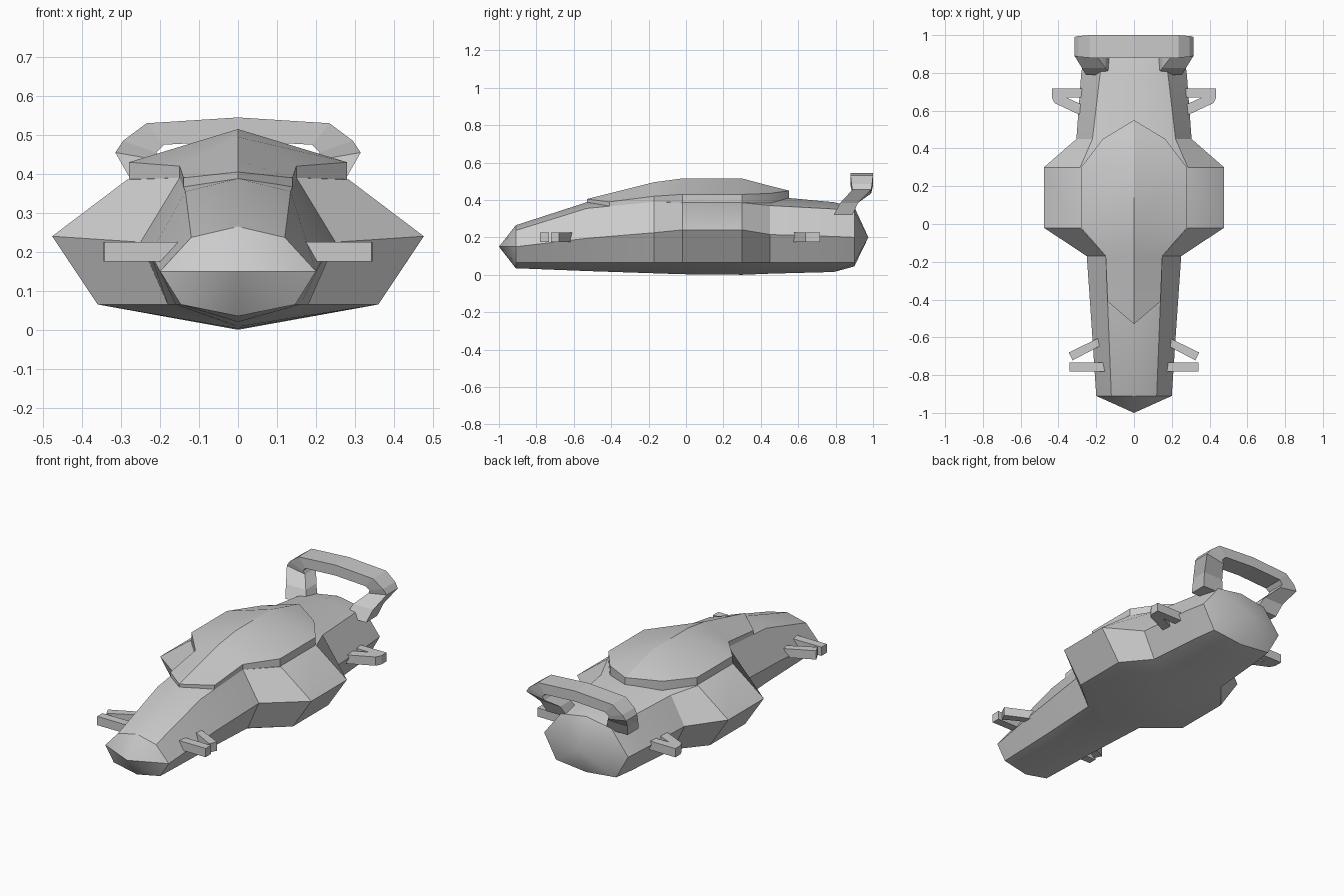
import bpy, bmesh

if "Cube" in bpy.data.objects:
    bpy.data.objects.remove(bpy.data.objects["Cube"])


def loft(name, rings, closed=True, tips=(None, None), mirror=False):
    """Skin a list of equal-length point rings; ends get a cap or a pointed tip."""
    bm = bmesh.new()
    vs = [[bm.verts.new(p) for p in r] for r in rings]
    n = len(vs[0])
    for a, b in zip(vs, vs[1:]):
        for i in range(n if closed else n - 1):
            j = (i + 1) % n
            bm.faces.new((a[i], a[j], b[j], b[i]))
    for ring, tip in zip((vs[0], vs[-1]), tips):
        if tip:
            t = bm.verts.new(tip)
            for i in range(n):
                bm.faces.new((ring[i], ring[(i + 1) % n], t))
        else:
            bm.faces.new(ring)
    bmesh.ops.remove_doubles(bm, verts=bm.verts, dist=1e-4)
    bmesh.ops.dissolve_degenerate(bm, edges=bm.edges, dist=1e-4)
    bmesh.ops.recalc_face_normals(bm, faces=bm.faces)
    me = bpy.data.meshes.new(name)
    bm.to_mesh(me)
    bm.free()
    ob = bpy.data.objects.new(name, me)
    bpy.context.collection.objects.link(ob)
    if mirror:
        ob.modifiers.new("mirror", 'MIRROR')
    bpy.ops.object.select_all(action='DESELECT')
    ob.select_set(True)
    bpy.context.view_layer.objects.active = ob
    return ob


# Hull: y, keel z, chine x, side x, side z, shoulder x, shoulder z, ridge z
sections = [
    (-0.91, .035, .147, .20, .15, .12, .237, .265),
    (-0.53, .020, .160, .225, .195, .135, .355, .388),
    (-0.17, .008, .180, .25, .225, .15, .39, .43),
    (-0.02, .003, .360, .477, .24, .285, .385, .45),
    (0.30, .000, .360, .477, .24, .285, .385, .45),
    (0.45, .006, .235, .305, .215, .22, .37, .42),
    (0.79, .015, .205, .28, .205, .18, .352, .388),
    (0.90, .045, .190, .265, .20, .16, .335, .362),
]
rings = []
for y, zk, xc, xs, zs, xh, zh, zr in sections:
    half = [(xc, .065), (xs, zs), (xh, zh)]
    rings.append([(0, y, zk)] + [(x, y, z) for x, z in half] + [(0, y, zr)]
                 + [(-x, y, z) for x, z in reversed(half)])
loft("hull", rings, tips=((0, -1.0, .15), (0, .975, .20)))
bpy.ops.object.shade_smooth_by_angle(angle=0.5)

# Raised roof plate: y, half width, edge z, ridge z
plate = [(-.53, 0, .405, .405), (-.41, .14, .39, .435), (-.17, .15, .42, .495),
         (-.02, .28, .43, .515), (.30, .28, .43, .515), (.45, .165, .435, .475),
         (.55, 0, .45, .45)]
loft("roof_plate", [[(-w, y, e - .06), (-w, y, e), (0, y, r), (w, y, e), (w, y, e - .06)]
                    for y, w, e, r in plate])
bpy.ops.object.shade_smooth_by_angle(angle=0.4)

# Rear wing band with legs: outer x, outer z, inner x, inner z, front y, back y
band = [(0, .545, 0, .485, .88, 1.0), (.235, .53, .19, .475, .88, 1.0),
        (.295, .485, .21, .455, .885, .995), (.315, .455, .20, .435, .89, .99),
        (.275, .385, .15, .385, .825, .92), (.255, .32, .12, .32, .79, .89)]
wing = [[(xo, f, zo), (xo, b, zo), (xi, b, zi), (xi, f, zi)]
        for xo, zo, xi, zi, f, b in band]
wing = [[(-x, y, z) for x, y, z in r] for r in reversed(wing[1:])] + wing
loft("rear_wing", wing)

# Side fin struts: plan outlines extruded in z, mirrored left/right
struts = {
    "front_fin_bar": [(.15, -.78), (.342, -.78), (.342, -.732), (.15, -.732)],
    "front_fin_brace": [(.17, -.64), (.325, -.722), (.345, -.68), (.19, -.605)],
    "rear_fin_bar": [(.25, .67), (.435, .67), (.435, .717), (.25, .717)],
    "rear_fin_brace": [(.26, .565), (.42, .64), (.435, .67), (.37, .675), (.26, .625)],
}
for name, outline in struts.items():
    loft(name, [[(x, y, z) for x, y in outline] for z in (.175, .225)], mirror=True)
